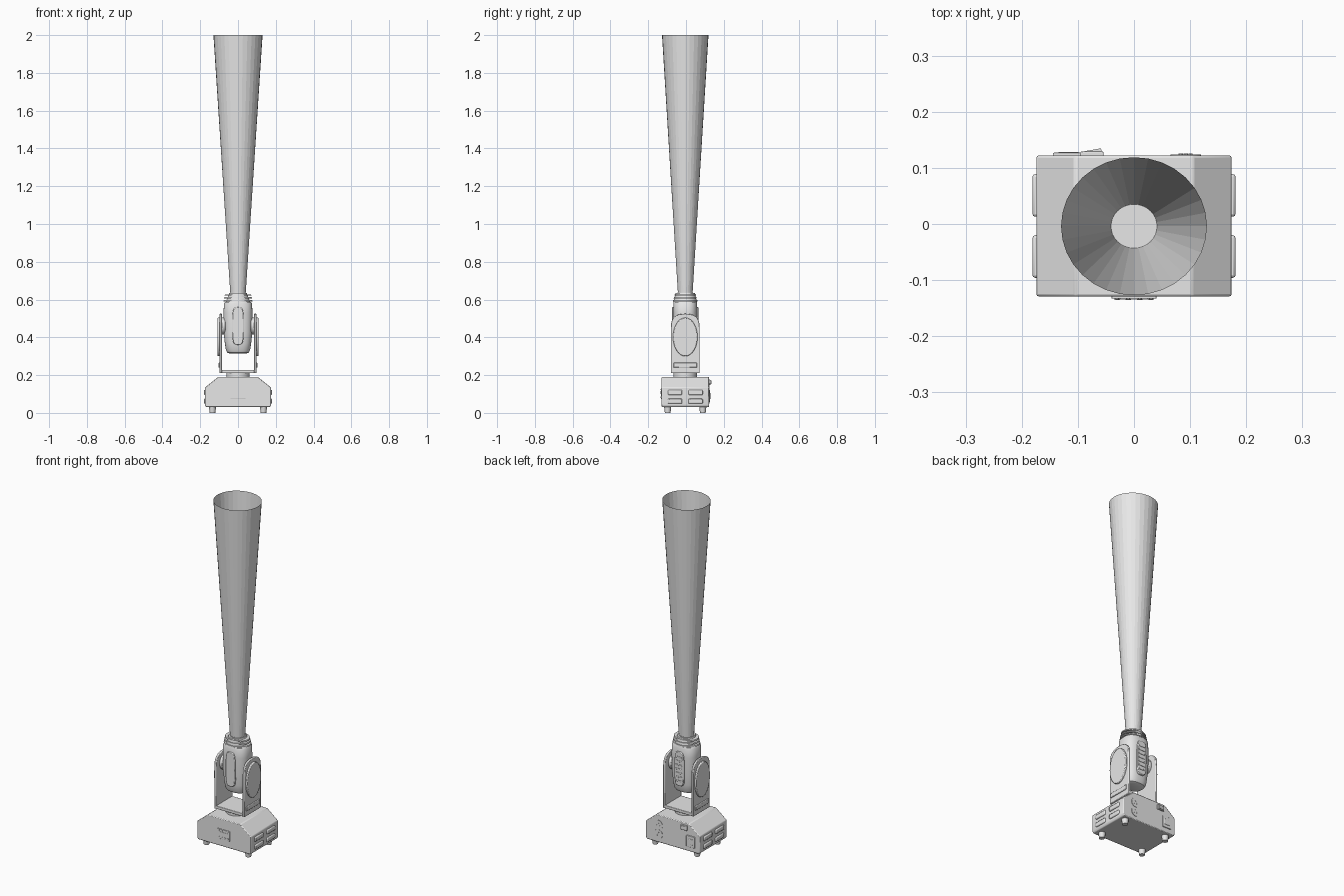
import bpy, bmesh, math
from mathutils import Matrix, Vector

cube = bpy.data.objects.get("Cube")
if cube:
    bpy.data.objects.remove(cube, do_unlink=True)

grey = bpy.data.materials.new("light grey")
grey.use_nodes = True
grey.diffuse_color = (0.8, 0.8, 0.8, 1)
grey.node_tree.nodes["Principled BSDF"].inputs["Base Color"].default_value = (0.8, 0.8, 0.8, 1)

CY = -0.004  # depth of the turning axis


def finish(name, bm, bevel=0, smooth=True):
    bmesh.ops.recalc_face_normals(bm, faces=bm.faces)
    me = bpy.data.meshes.new(name)
    bm.to_mesh(me)
    bm.free()
    me.materials.append(grey)
    ob = bpy.data.objects.new(name, me)
    bpy.context.collection.objects.link(ob)
    if bevel:
        mod = ob.modifiers.new("bevel", 'BEVEL')
        mod.width, mod.segments, mod.limit_method = bevel, 2, 'ANGLE'
    if smooth:
        bpy.context.view_layer.objects.active = ob
        ob.select_set(True)
        bpy.ops.object.shade_smooth_by_angle(angle=math.radians(35))
        ob.select_set(False)
    return ob


def box(name, centre, size, bevel=0, turn=None):
    bm = bmesh.new()
    mat = Matrix.Translation(centre) @ (turn or Matrix()) @ Matrix.Diagonal((*size, 1))
    bmesh.ops.create_cube(bm, size=1, matrix=mat)
    return finish(name, bm, bevel)


def cylinder(name, centre, r, depth, axis='Z', r2=None, n=32, bevel=0, stretch=1):
    bm = bmesh.new()
    turn = {'Z': Matrix(), 'X': Matrix.Rotation(math.pi / 2, 4, 'Y'),
            'Y': Matrix.Rotation(-math.pi / 2, 4, 'X')}[axis]
    mat = Matrix.Translation(centre) @ Matrix.Diagonal((1, 1, stretch, 1)) @ turn
    bmesh.ops.create_cone(bm, cap_ends=True, segments=n, radius1=r,
                          radius2=r if r2 is None else r2, depth=depth, matrix=mat)
    return finish(name, bm, bevel)


def prism(name, outline, offset, bevel=0):
    """Extrude a closed outline of 3D points along a vector."""
    bm = bmesh.new()
    face = bm.faces.new([bm.verts.new(p) for p in outline])
    new = bmesh.ops.extrude_face_region(bm, geom=[face])["geom"]
    bmesh.ops.translate(bm, vec=offset, verts=[v for v in new if isinstance(v, bmesh.types.BMVert)])
    return finish(name, bm, bevel)


def loft(name, sections, power=2, n=32, caps=True, smooth=True):
    """Join super-ellipse rings given as (z, half width, half depth)."""
    bm = bmesh.new()
    rings = []
    for z, a, b in sections:
        ring = []
        for i in range(n):
            t = math.tau * i / n
            c, s = math.cos(t), math.sin(t)
            ring.append(bm.verts.new((a * math.copysign(abs(c) ** (2 / power), c),
                                      CY + b * math.copysign(abs(s) ** (2 / power), s), z)))
        rings.append(ring)
    for lo, hi in zip(rings, rings[1:]):
        for i in range(n):
            j = (i + 1) % n
            bm.faces.new((lo[i], lo[j], hi[j], hi[i]))
    if caps:
        bm.faces.new(rings[0])
        bm.faces.new(rings[-1])
    return finish(name, bm, smooth=smooth)


# Base housing with sloping shoulders
half = [(0.168, 0.03), (0.174, 0.04), (0.174, 0.135), (0.105, 0.19)]
shape = half + [(-x, z) for x, z in reversed(half)]
prism("base", [(x, -0.129, z) for x, z in shape], Vector((0, 0.251, 0)), 0.004)

for x in (-0.135, 0.135):
    for y in (-0.097, 0.089):
        cylinder("foot", (x, y, 0.016), 0.015, 0.032, r2=0.019, n=20)

# Side vents: raised louvres in two rows and two columns
for side in (-1, 1):
    for y in (-0.058, 0.051):
        for z in (0.062, 0.108):
            box("side_vent", (side * 0.174, y, z), (0.014, 0.076, 0.026), 0.005)
            box("vent_lip", (side * 0.178, y, z - 0.004), (0.005, 0.066, 0.007), 0.001)

# Front control panel
box("control_panel", (0, -0.13, 0.102), (0.08, 0.006, 0.056), 0.001)
box("display", (0, -0.133, 0.107), (0.05, 0.003, 0.016))
for i in range(4):
    x = -0.03 + 0.02 * i
    cylinder("button", (x, -0.133, 0.083), 0.005, 0.004, 'Y', n=12)
    cylinder("indicator", (x, -0.133, 0.123), 0.003, 0.003, 'Y', n=12)

# Rear sockets, power inlet and rocker switch
for z in (0.078, 0.132):
    cylinder("data_socket", (0.092, 0.121, z), 0.027, 0.006, 'Y', n=24)
    for i in range(3):
        t = math.tau * i / 3 + math.pi / 2
        cylinder("socket_pin", (0.092 + 0.01 * math.cos(t), 0.124, z + 0.01 * math.sin(t)),
                 0.004, 0.003, 'Y', n=10)
box("power_inlet", (-0.117, 0.123, 0.09), (0.055, 0.008, 0.065), 0.002)
box("inlet_core", (-0.117, 0.127, 0.09), (0.036, 0.003, 0.032), 0.001)
box("switch_frame", (-0.075, 0.123, 0.162), (0.042, 0.012, 0.028), 0.002)
box("rocker", (-0.075, 0.129, 0.162), (0.034, 0.006, 0.02), 0,
    Matrix.Rotation(math.radians(10), 4, 'Z'))

# Turntable and yoke
cylinder("turntable", (0, CY, 0.2), 0.062, 0.03)
box("yoke_bridge", (0, CY, 0.219), (0.19, 0.15, 0.018), 0.003)
arm = [(-0.076, 0.21), (0.076, 0.21)]
for i in range(17):
    t = math.pi * i / 16
    c, s = math.cos(t), math.sin(t)
    arm.append((math.copysign(abs(c) ** 0.8, c) * 0.076, 0.455 + 0.07 * abs(s) ** 0.8))
for side in (-1, 1):
    prism("yoke_arm", [(side * 0.085, CY + y, z) for y, z in arm], Vector((side * 0.013, 0, 0)), 0.003)
    cylinder("arm_cover", (side * 0.1, CY, 0.402), 0.065, 0.016, 'X', n=40, bevel=0.004, stretch=1.57)
    box("arm_grip", (side * 0.099, CY, 0.253), (0.009, 0.124, 0.026), 0.003)
    cylinder("pivot", (side * 0.077, CY, 0.46), 0.045, 0.022, 'X', bevel=0.004)

# Lamp head: rounded rear end swelling towards the collar
loft("head", [(0.315, 0.045, 0.038), (0.319, 0.056, 0.046), (0.332, 0.064, 0.053),
              (0.37, 0.07, 0.058), (0.43, 0.076, 0.062), (0.53, 0.077, 0.064),
              (0.58, 0.074, 0.063), (0.588, 0.068, 0.06)], power=2.6, n=48)
for name, side in (("front_panel", -1), ("rear_panel", 1)):
    outline = []
    for i in range(24):
        t = math.tau * i / 24
        c, s = math.cos(t), math.sin(t)
        outline.append((0.03 * math.copysign(abs(c) ** 0.5, c), CY + side * 0.05,
                        0.46 + 0.1 * math.copysign(abs(s) ** 0.5, s)))
    prism(name, outline, Vector((0, side * 0.019, 0)), 0.003)
for i in range(7):
    box("rear_vent", (0, CY + 0.069, 0.39 + 0.023 * i), (0.04, 0.004, 0.008), 0.001)

# Ribbed collar and lens
loft("collar", [(0.585, 0.066, 0.062), (0.635, 0.046, 0.052)])
for z, a, b in ((0.594, 0.077, 0.065), (0.61, 0.074, 0.061), (0.625, 0.071, 0.057)):
    loft("cooling_fin", [(z - 0.004, a, b), (z + 0.003, a - 0.002, b - 0.001)])
cylinder("lens", (0, CY, 0.634), 0.041, 0.008)

# Light beam: open faceted cone
loft("beam", [(0.636, 0.041, 0.039), (2.0, 0.13, 0.123)], caps=False, smooth=False)
